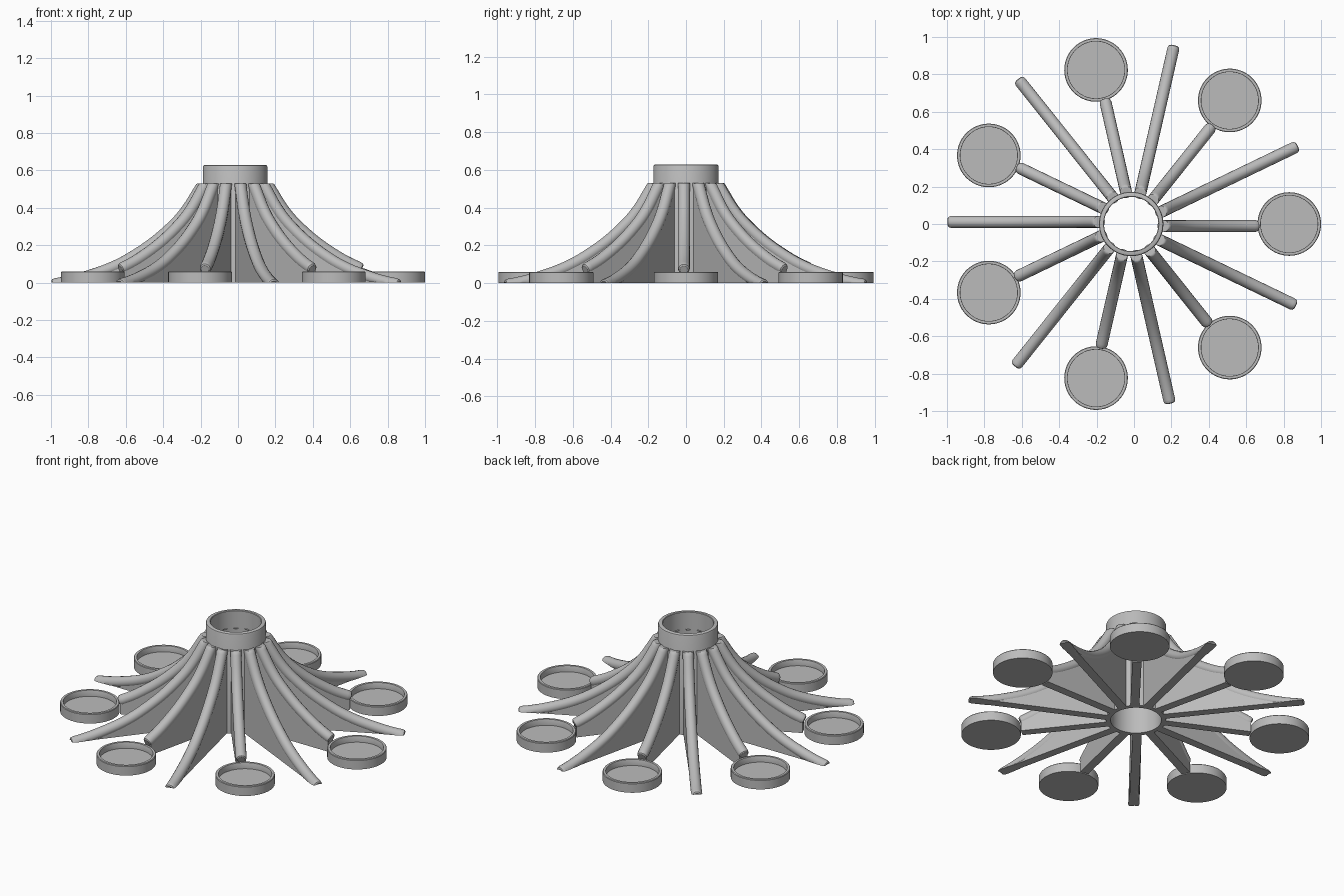
import bpy, bmesh, math
from mathutils import Vector, Matrix

cube = bpy.data.objects.get("Cube")
if cube:
    bpy.data.objects.remove(cube, do_unlink=True)

ARMS = 7
CENTRE_X = -0.015
ROD = 0.032        # radius of the rounded rib edge
WEB = 0.052        # thickness of the flat rib plate
HUB_SHOULDER = 0.53

grey = bpy.data.materials.new("plain grey")
grey.use_nodes = True
colour = (0.5, 0.5, 0.5, 1)
grey.diffuse_color = colour
grey.node_tree.nodes["Principled BSDF"].inputs["Base Color"].default_value = colour

# Upper edge of a rib: (distance from the axis, height)
CURVE = [(0.195, 0.55), (0.225, 0.50), (0.28, 0.412), (0.345, 0.335),
         (0.455, 0.238), (0.585, 0.152), (0.69, 0.101), (0.80, 0.063),
         (0.90, 0.036), (0.985, 0.02)]


def smooth_curve(points, steps=4):
    """Catmull-Rom interpolation through the points."""
    p = [Vector(q) for q in points]
    p = [2 * p[0] - p[1]] + p + [2 * p[-1] - p[-2]]
    out = []
    for a, b, c, d in zip(p, p[1:], p[2:], p[3:]):
        for i in range(steps):
            t = i / steps
            out.append(0.5 * (2 * b + (c - a) * t + (2 * a - 5 * b + 4 * c - d) * t * t
                              + (3 * b - a - 3 * c + d) * t ** 3))
    return out + [p[-2]]


def finish(bm, name):
    bmesh.ops.recalc_face_normals(bm, faces=bm.faces)
    mesh = bpy.data.meshes.new(name)
    bm.to_mesh(mesh)
    bm.free()
    mesh.materials.append(grey)
    return mesh


def place(mesh, name, matrix):
    ob = bpy.data.objects.new(name, mesh)
    bpy.context.collection.objects.link(ob)
    ob.matrix_world = Matrix.Translation((CENTRE_X, 0, 0)) @ matrix
    return ob


def lathe(name, profile, closed, segments=64):
    """Turn a profile of (radius, height) points about the z axis."""
    bm = bmesh.new()
    verts = [bm.verts.new((r, 0, z)) for r, z in profile]
    pairs = list(zip(verts, verts[1:])) + ([(verts[-1], verts[0])] if closed else [])
    edges = [bm.edges.new(pair) for pair in pairs]
    bmesh.ops.spin(bm, geom=verts + edges, axis=(0, 0, 1), cent=(0, 0, 0),
                   angle=math.tau, steps=segments)
    bmesh.ops.remove_doubles(bm, verts=bm.verts, dist=0.0001)
    return finish(bm, name)


def rib_mesh(name, points, sides=16):
    """Flat web under a curve, with a round rod along its upper edge."""
    bm = bmesh.new()
    path = smooth_curve(points)
    tangents = [(path[min(i + 1, len(path) - 1)] - path[max(i - 1, 0)]).normalized()
                for i in range(len(path))]
    axis = [p - ROD * Vector((-t.y, t.x)) for p, t in zip(path, tangents)]

    # Rod, with a rounded outer end, trimmed by the shoulder and the ground
    stations = [(c, t, ROD) for c, t in zip(axis, tangents)]
    tip, t = axis[-1], tangents[-1]
    stations[-1:] = [(tip - t * 0.018, t, ROD), (tip - t * 0.005, t, ROD * 0.9),
                     (tip, t, ROD * 0.68)]
    rings = []
    for c, t, r in stations:
        ring = []
        for k in range(sides):
            a = math.tau * k / sides
            x = c.x - t.y * r * math.cos(a)
            z = c.y + t.x * r * math.cos(a)
            ring.append(bm.verts.new((x, r * math.sin(a), min(max(z, 0), HUB_SHOULDER))))
        rings.append(ring)
    for a, b in zip(rings, rings[1:]):
        for k in range(sides):
            j = (k + 1) % sides
            bm.faces.new((a[k], a[j], b[j], b[k]))
    for ring in (rings[0], rings[-1]):
        bm.faces.new(ring)

    # Web from the rod axis down to the ground
    start = 0.16
    outline = [(start, 0), (start, HUB_SHOULDER - 0.01)]
    outline += [(c.x, c.y) for c in axis[:-1]
                if c.x > start + 0.005 and 0.002 < c.y < HUB_SHOULDER - 0.01]
    outline += [(tip.x - 0.008, max(tip.y, 0.004)), (tip.x - 0.008, 0)]
    face = bm.faces.new([bm.verts.new((x, -WEB / 2, z)) for x, z in outline])
    side = bmesh.ops.extrude_face_region(bm, geom=[face])["geom"]
    bmesh.ops.translate(bm, vec=(0, WEB, 0),
                        verts=[v for v in side if isinstance(v, bmesh.types.BMVert)])
    bmesh.ops.remove_doubles(bm, verts=bm.verts, dist=0.00001)
    return finish(bm, name)


# Central open tube
hub = lathe("hub_tube", [(0.145, 0), (0.172, 0), (0.172, 0.62), (0.169, 0.627),
                         (0.163, 0.63), (0.148, 0.63), (0.145, 0.627)], True)
objects = [place(hub, "hub_tube", Matrix())]

# Shallow dishes, short ribs that reach them, and long ribs between
dish = lathe("dish", [(0, 0), (0.17, 0), (0.17, 0.056), (0.167, 0.06), (0.153, 0.06),
                      (0.152, 0.058), (0.152, 0.022), (0, 0.022)], False)
short_rib = rib_mesh("short_rib", CURVE[:7])
long_rib = rib_mesh("long_rib", CURVE)
rib_shift = Matrix.Translation((0, -0.011, 0))
for i in range(ARMS):
    turn = Matrix.Rotation(math.tau * i / ARMS, 4, 'Z')
    half = Matrix.Rotation(math.tau * (i + 0.5) / ARMS, 4, 'Z')
    objects.append(place(dish, f"dish_{i + 1}", turn @ Matrix.Translation((0.845, 0, 0))))
    objects.append(place(short_rib, f"short_rib_{i + 1}", turn @ rib_shift))
    objects.append(place(long_rib, f"long_rib_{i + 1}", half @ rib_shift))

# Smooth shading with crisp edges, once per shared mesh
bpy.ops.object.select_all(action='DESELECT')
for ob in objects[:4]:
    ob.select_set(True)
bpy.context.view_layer.objects.active = objects[0]
bpy.ops.object.shade_smooth_by_angle(angle=math.radians(35))
